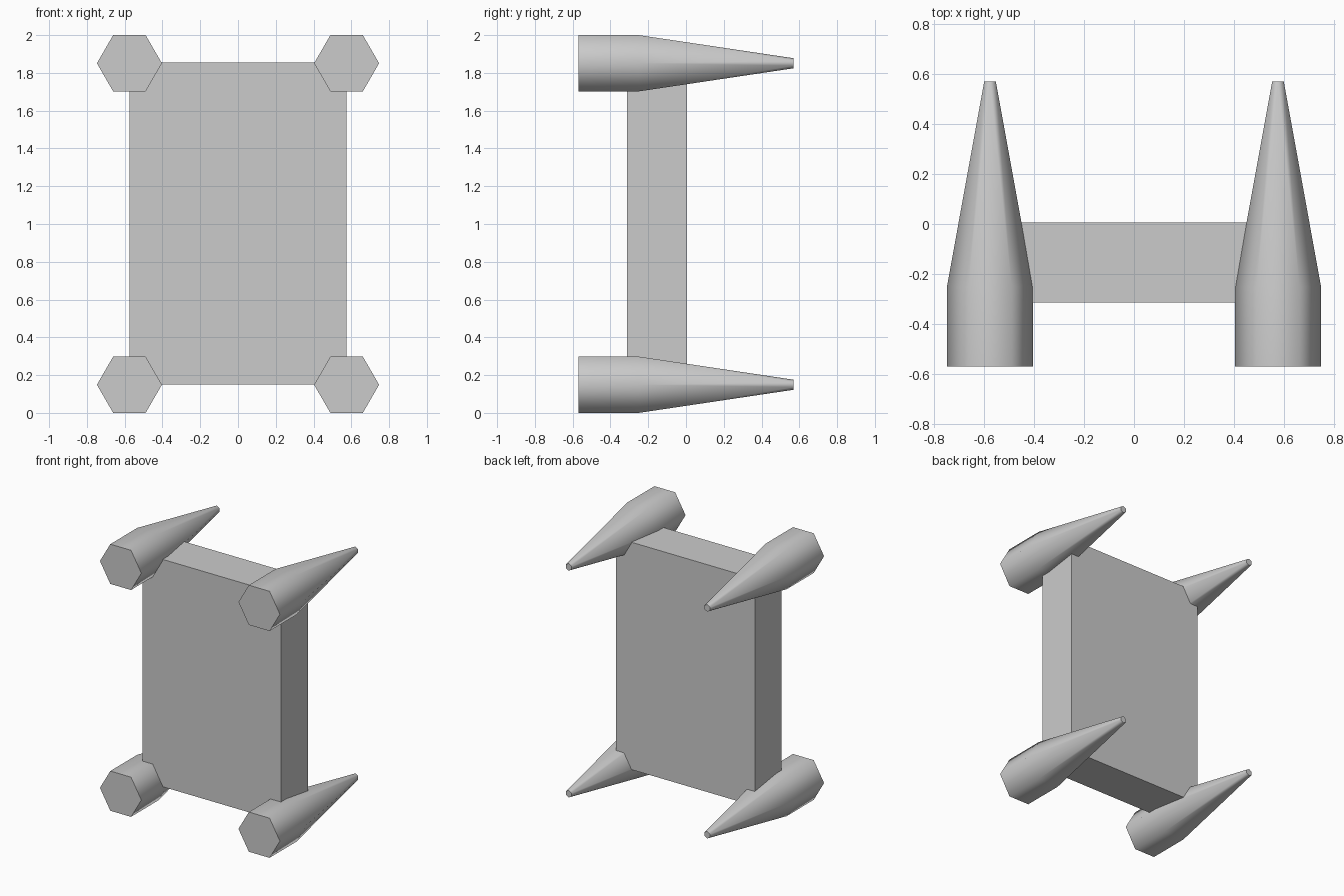
import bpy, bmesh, math

if "Cube" in bpy.data.objects:
    bpy.data.objects.remove(bpy.data.objects["Cube"])

SIDES = 6


def finish(bm, name):
    bmesh.ops.recalc_face_normals(bm, faces=bm.faces)
    mesh = bpy.data.meshes.new(name)
    bm.to_mesh(mesh)
    bm.free()
    obj = bpy.data.objects.new(name, mesh)
    bpy.context.collection.objects.link(obj)
    return obj


def ring(bm, radius, y, turn, cx, cz):
    angles = [math.tau * i / SIDES + turn for i in range(SIDES)]
    return [bm.verts.new((cx + radius * math.cos(a), y, cz + radius * math.sin(a)))
            for a in angles]


# Hexagonal peg: straight front, tapering to a small tip turned by half a side
def peg(name, cx, cz):
    bm = bmesh.new()
    front = ring(bm, 0.172, -0.57, 0, cx, cz)
    waist = ring(bm, 0.172, -0.25, 0, cx, cz)
    tip = ring(bm, 0.0265, 0.57, -math.pi / SIDES, cx, cz)
    bm.faces.new(front)
    bm.faces.new(tip)
    for i in range(SIDES):
        j = (i + 1) % SIDES
        bm.faces.new((front[i], front[j], waist[j], waist[i]))
        bm.faces.new((waist[i], tip[j], tip[i]))
        bm.faces.new((waist[i], waist[j], tip[j]))
    obj = finish(bm, name)
    bpy.ops.object.select_all(action='DESELECT')
    obj.select_set(True)
    bpy.context.view_layer.objects.active = obj
    bpy.ops.object.shade_smooth_by_angle(angle=math.radians(65))


# Main slab
bm = bmesh.new()
bmesh.ops.create_cube(bm, size=1)
for v in bm.verts:
    v.co = (v.co.x * 1.15, v.co.y * 0.319 - 0.1535, v.co.z * 1.706 + 1.003)
finish(bm, "slab")

# Four corner pegs
for side, x in (("left", -0.575), ("right", 0.575)):
    for level, z in (("bottom", 0.149), ("top", 1.851)):
        peg(f"{level}_{side}_peg", x, z)
